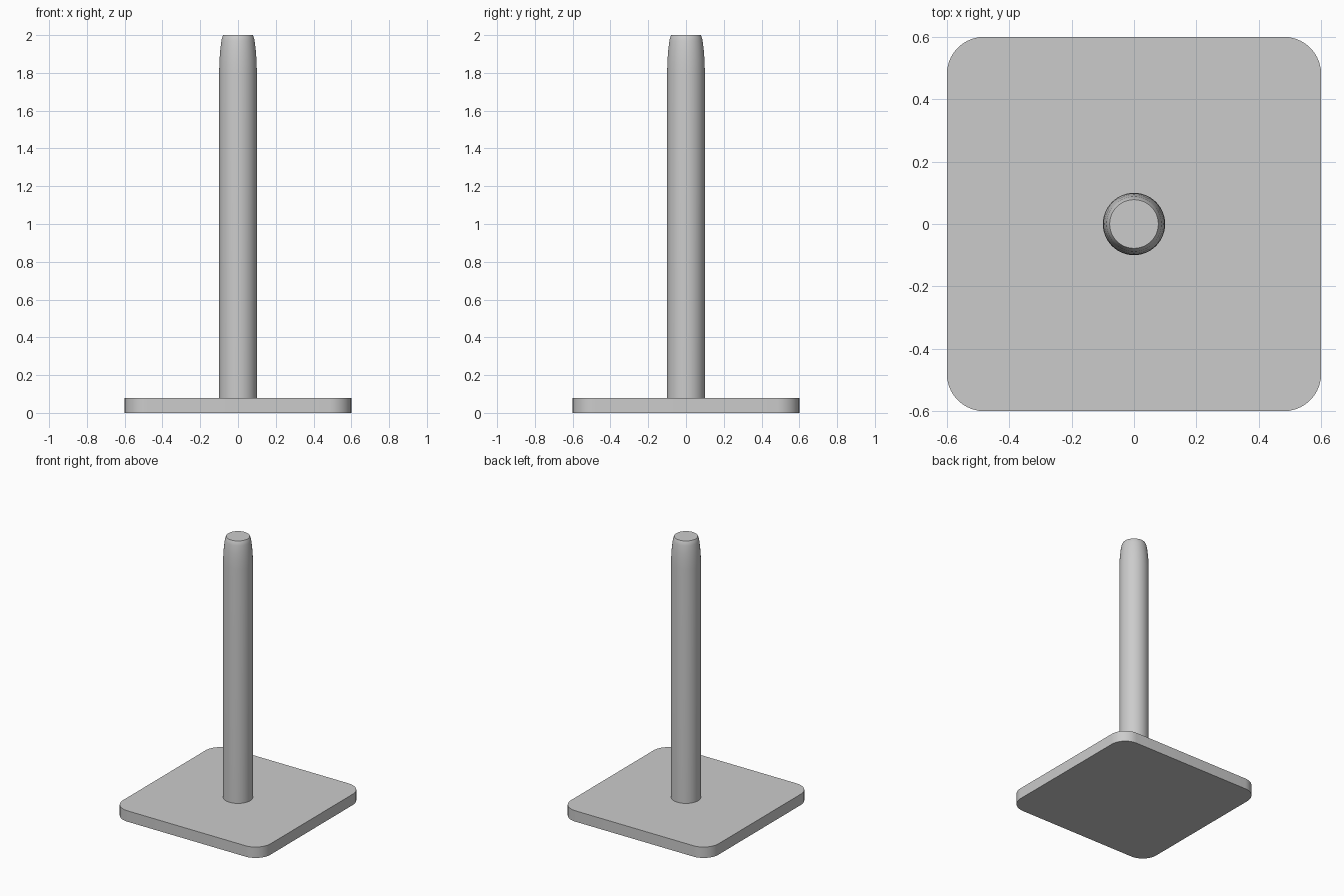
import bpy
import bmesh
from math import cos, sin, pi, radians

cube = bpy.data.objects.get("Cube")
if cube:
    bpy.data.objects.remove(cube, do_unlink=True)

grey = bpy.data.materials.new("plain grey")
grey.use_nodes = True
COLOUR = (0.6, 0.6, 0.6, 1)
grey.diffuse_color = COLOUR
grey.node_tree.nodes["Principled BSDF"].inputs["Base Color"].default_value = COLOUR


def loft(name, rings):
    """Skin a stack of equal-length point rings and cap both ends."""
    bm = bmesh.new()
    loops = [[bm.verts.new(p) for p in ring] for ring in rings]
    n = len(loops[0])
    for low, high in zip(loops, loops[1:]):
        for i in range(n):
            j = (i + 1) % n
            bm.faces.new((low[i], low[j], high[j], high[i]))
    bm.faces.new(loops[0][::-1])
    bm.faces.new(loops[-1])
    mesh = bpy.data.meshes.new(name)
    bm.to_mesh(mesh)
    bm.free()
    mesh.materials.append(grey)
    obj = bpy.data.objects.new(name, mesh)
    bpy.context.collection.objects.link(obj)
    bpy.ops.object.select_all(action="DESELECT")
    obj.select_set(True)
    bpy.context.view_layer.objects.active = obj
    bpy.ops.object.shade_smooth_by_angle(angle=radians(30))
    return obj


def circle(radius, z, sides=48):
    return [(radius * cos(2 * pi * i / sides), radius * sin(2 * pi * i / sides), z)
            for i in range(sides)]


def rounded_square(half, radius, z, steps=10):
    points = []
    for corner, (sx, sy) in enumerate([(1, 1), (-1, 1), (-1, -1), (1, -1)]):
        for i in range(steps + 1):
            a = (corner + i / steps) * pi / 2
            points.append((sx * (half - radius) + radius * cos(a),
                           sy * (half - radius) + radius * sin(a), z))
    return points


# Square base plate with rounded corners
loft("base_plate", [rounded_square(0.6, 0.12, z) for z in (0, 0.08)])

# Round post, tapering to a flat tip
profile = [(0.1, 0.08), (0.1, 1.8), (0.098, 1.87), (0.094, 1.92),
           (0.088, 1.97), (0.084, 1.987), (0.078, 2.0)]
loft("post", [circle(r, z) for r, z in profile])
